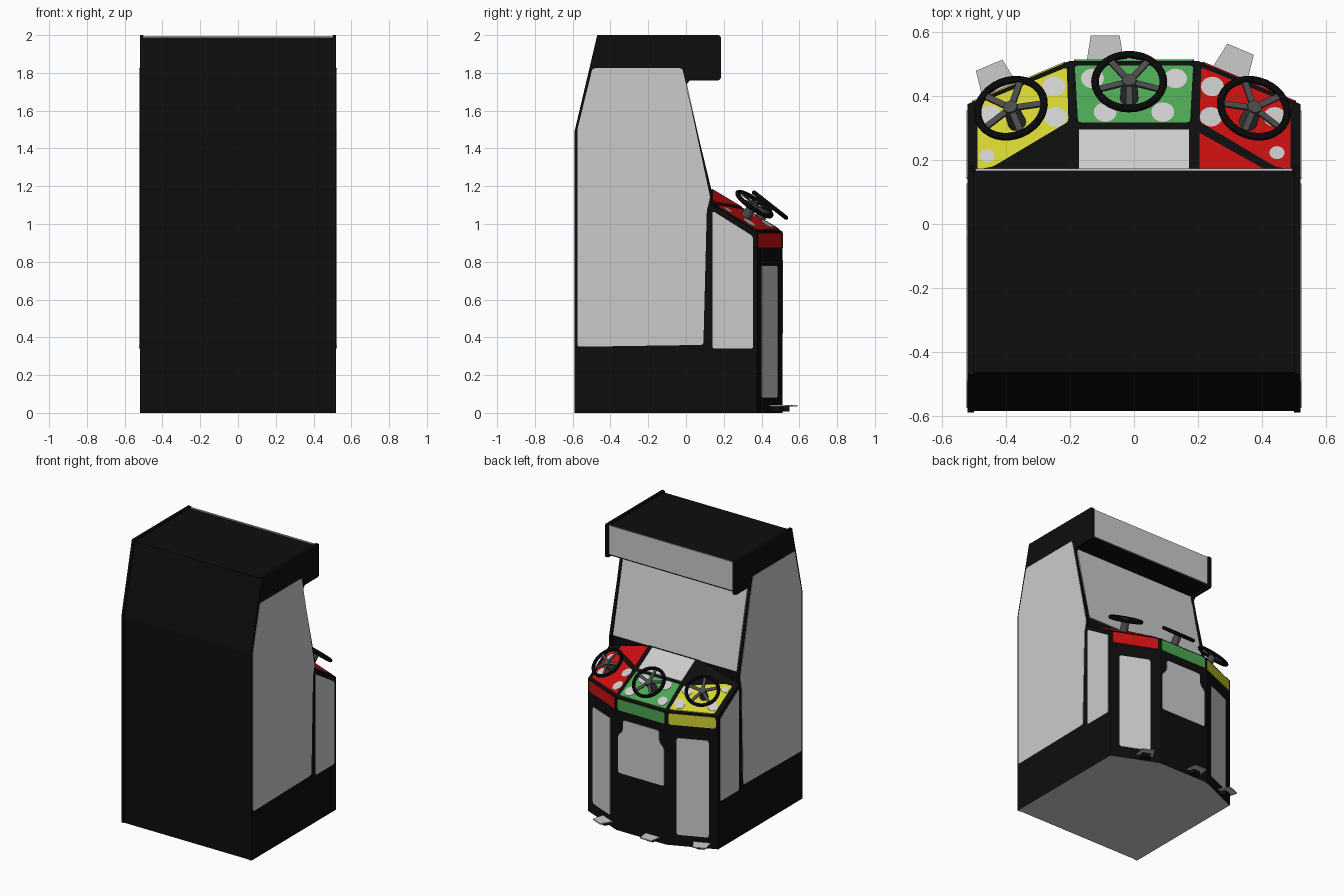
import bpy, bmesh, math
from mathutils import Vector, Matrix

cube = bpy.data.objects.get("Cube")
if cube:
    bpy.data.objects.remove(cube, do_unlink=True)


def material(name, color):
    m = bpy.data.materials.new(name)
    m.use_nodes = True
    m.diffuse_color = (*color, 1)
    m.node_tree.nodes["Principled BSDF"].inputs["Base Color"].default_value = (*color, 1)
    return m


black = material("black", (.004, .004, .004))
grey = material("light grey", (.6, .6, .6))
red = material("red", (.6, .005, .005))
green = material("green", (.07, .38, .087))
yellow = material("yellow", (.63, .63, .03))
metal = material("dark grey", (.07, .07, .07))


def finish(name, bm, mats, smooth=False):
    bmesh.ops.recalc_face_normals(bm, faces=bm.faces[:])
    me = bpy.data.meshes.new(name)
    bm.to_mesh(me)
    bm.free()
    for m in mats:
        me.materials.append(m)
    ob = bpy.data.objects.new(name, me)
    bpy.context.collection.objects.link(ob)
    if smooth:
        bpy.ops.object.select_all(action='DESELECT')
        ob.select_set(True)
        bpy.context.view_layer.objects.active = ob
        bpy.ops.object.shade_smooth_by_angle()
    return ob


def prism(name, pts, offset, mat, floor=False):
    """Extrude a 3D polygon by an offset; optionally colour its underside."""
    bm = bmesh.new()
    face = bm.faces.new([bm.verts.new(p) for p in pts])
    new = bmesh.ops.extrude_face_region(bm, geom=[face])["geom"]
    verts = [v for v in new if isinstance(v, bmesh.types.BMVert)]
    bmesh.ops.translate(bm, vec=Vector(offset), verts=verts)
    if floor:
        for f in bm.faces:
            if all(v.co.z < .001 for v in f.verts):
                f.material_index = 1
    return finish(name, bm, [mat, grey])


def rounded(pts, r=.015, steps=3):
    """Round the corners of a 2D polygon."""
    out = []
    for i, p in enumerate(pts):
        p = Vector(p)
        a, b = Vector(pts[i - 1]) - p, Vector(pts[(i + 1) % len(pts)]) - p
        k = min(r, a.length * .4, b.length * .4)
        a, b = p + a.normalized() * k, p + b.normalized() * k
        for s in range(steps + 1):
            t = s / steps
            out.append(a * (1 - t) ** 2 + p * (2 * t * (1 - t)) + b * t * t)
    return out


def box_pts(u0, u1, z0, z1):
    return [(u0, z0), (u1, z0), (u1, z1), (u0, z1)]


# Cabinet core and its two slightly proud side walls
core = [(-.585, 0), (-.585, 1.49), (-.465, 1.987), (.165, 1.987), (.165, 1.775),
        (-.012, 1.775), (.12, 1.18), (.13, 0)]
prism("cabinet_core", [(-.5, y, z) for y, z in core], (1, 0, 0), black, True)
overhang = rounded([(.185, 2), (.185, 1.76), (.01, 1.76), (0, 1.72)], .018)[4:12]
wall = [(-.59, 0), (-.59, 1.49), (-.47, 2), (.175, 2), (.185, 1.99)] + \
    [tuple(p) for p in overhang[:4]] + [(.02, 1.76), (.0, 1.735), (.135, 1.18), (.13, 0)]
side_art = rounded([(-.575, .35), (-.575, 1.5), (-.495, 1.825), (-.02, 1.825),
                    (0, 1.74), (.128, 1.14), (.11, 1.07), (.092, .36)])
stand_art = rounded([(.14, .34), (.355, .34), (.355, .935), (.14, 1.07)])
for side, s in (("left", 1), ("right", -1)):
    prism(side + "_side_wall", [(s * .5, y, z) for y, z in wall], (s * .02, 0, 0), black, True)
    prism(side + "_side_panel", [(s * .52, y, z) for y, z in side_art], (s * .003, 0, 0), grey)
    prism(side + "_stand_panel", [(s * .52, y, z) for y, z in stand_art], (s * .003, 0, 0), grey)

# Lit sign and screen
prism("marquee", [(x, .165, z) for x, z in box_pts(-.495, .495, 1.785, 1.994)], (0, .009, 0), grey)
prism("screen", [(-.495, -.009, 1.765), (.495, -.009, 1.765), (.495, .121, 1.18),
                 (-.495, .121, 1.18)], (0, .008, .002), grey)

# Control stand with a three-sided front
SLOPE, FALL = .599, .2527


def deck(x, y, lift=0.0):
    return Vector((x, y, .96 + SLOPE * (.51 - y) - FALL * max(0, abs(x) - .2) + lift))


plan = [(.52, .13), (.52, .375), (.2, .51), (-.2, .51), (-.52, .375), (-.52, .13)]
bm = bmesh.new()
low = [bm.verts.new((x, y, 0)) for x, y in plan]
top = [bm.verts.new(deck(x, y)) for x, y in plan]
inner = [bm.verts.new(deck(x, .13)) for x in (.2, -.2)]
for i in range(5):
    bm.faces.new((low[i], low[i + 1], top[i + 1], top[i]))
bm.faces.new((top[0], top[1], top[2], inner[0]))
bm.faces.new((inner[0], top[2], top[3], inner[1]))
bm.faces.new((inner[1], top[3], top[4], top[5]))
bm.faces.new((low[5], low[0], top[0], inner[0], inner[1], top[5]))
bm.faces.new(low).material_index = 1
finish("control_stand", bm, [black, grey])


def deck_plate(name, pts, mat, lift=0.0, thick=.004):
    prism(name, [deck(x, y, lift) for x, y in pts], (0, 0, thick), mat)


# Coloured control surfaces
wing = [(.21, .49), (.205, .32), (.44, .18), (.49, .17), (.49, .375)]
deck_plate("red_deck", rounded(wing, .01), red)
deck_plate("yellow_deck", rounded([(-x, y) for x, y in wing], .01), yellow)
deck_plate("red_corner", [(.205, .285), (.42, .165), (.42, .14), (.205, .14)], red)
deck_plate("green_deck", rounded([(-.185, .495), (.185, .495), (.175, .318), (-.175, .318)], .01), green)
deck_plate("instruction_plate", box_pts(-.172, .172, .14, .296), grey)

# Painted spots
spots = [(-.25, .43), (-.245, .335), (-.46, .213), (-.45, .34), (.245, .43), (.24, .335),
         (.447, .223), (.44, .335), (-.09, .35), (.09, .35), (-.13, .455), (.13, .455)]
for i, (x, y) in enumerate(spots):
    r = .024 if y < .25 else .036
    ring = [k * math.tau / 16 for k in range(16)]
    deck_plate(f"spot_{i + 1}", [(x + r * math.cos(a), y + r * .85 * math.sin(a)) for a in ring],
               grey, .004, .002)


# Front faces: colour strips and lower panels
def wall_plate(name, a, b, pts, mat):
    """Place a (distance, height) outline on the wall running from a to b."""
    a, b = Vector(a), Vector(b)
    d = (b - a).normalized()
    n = Vector((-d.y, d.x))
    if n.y < 0:
        n = -n
    prism(name, [(*(a + d * u), z) for u, z in pts], (*(n * .004), 0), mat)


strip = rounded(box_pts(.015, .332, .872, .952))
door = rounded(box_pts(.07, .285, .08, .78))
for side, s, mat in (("left", 1, red), ("right", -1, yellow)):
    a, b = (s * .2, .51), (s * .52, .375)
    wall_plate(side + "_strip", a, b, strip, mat)
    wall_plate(side + "_door", a, b, door, grey)
a, b = (-.2, .51), (.2, .51)
wall_plate("center_strip", a, b, rounded(box_pts(.012, .388, .872, .952)), green)
wall_plate("center_door", a, b, rounded([(.015, .42), (.385, .42), (.385, .69), (.345, .73), (.345, .81),
                                         (.055, .81), (.055, .73), (.015, .69)], .02), grey)


# Steering wheels
def steering_wheel(name, center, axis):
    axis = Vector(axis).normalized()
    place = Matrix.Translation(center) @ axis.to_track_quat('Z', 'Y').to_matrix().to_4x4()
    bpy.ops.mesh.primitive_torus_add(major_radius=.107, minor_radius=.012,
                                     major_segments=32, minor_segments=10)
    rim = bpy.context.object
    rim.name = name + "_rim"
    rim.matrix_world = place
    rim.data.materials.append(black)
    bpy.ops.object.shade_smooth_by_angle()
    bm = bmesh.new()
    # Hub and shaft
    for r, depth, z in ((.026, .03, -.005), (.03, .1, -.065)):
        bmesh.ops.create_cone(bm, cap_ends=True, segments=20, radius1=r, radius2=r * .85,
                              depth=depth, matrix=place @ Matrix.Translation((0, 0, z)))
    # Spokes
    for i in range(5):
        turn = Matrix.Rotation(math.tau * i / 5 + math.pi / 2, 4, 'Z')
        bmesh.ops.create_cube(bm, size=1, matrix=place @ turn @ Matrix.Translation((.055, 0, 0))
                              @ Matrix.Diagonal((.1, .02, .008, 1)))
    finish(name + "_hub", bm, [metal], True)


steering_wheel("center_wheel", (-.015, .445, 1.10), (0, .62, .79))
steering_wheel("left_wheel", (.375, .362, 1.105), (.23, .55, .8))
steering_wheel("right_wheel", (-.385, .362, 1.105), (-.23, .55, .8))

# Foot pedals
for name, x, y, turn in (("center", -.09, .505, 0), ("left", .30, .468, -.4), ("right", -.42, .418, .4)):
    place = Matrix.Translation((x, y, 0)) @ Matrix.Rotation(turn, 4, 'Z')
    plate = [(-.06, -.01), (.06, -.01), (.045, .085), (-.045, .085)]
    prism(name + "_pedal", [place @ Vector((u, v, .034)) for u, v in plate], (0, 0, .007), grey)
    prism(name + "_pedal_base", [place @ Vector((u * .6, v * .5, .008)) for u, v in plate],
          (0, 0, .026), black)
